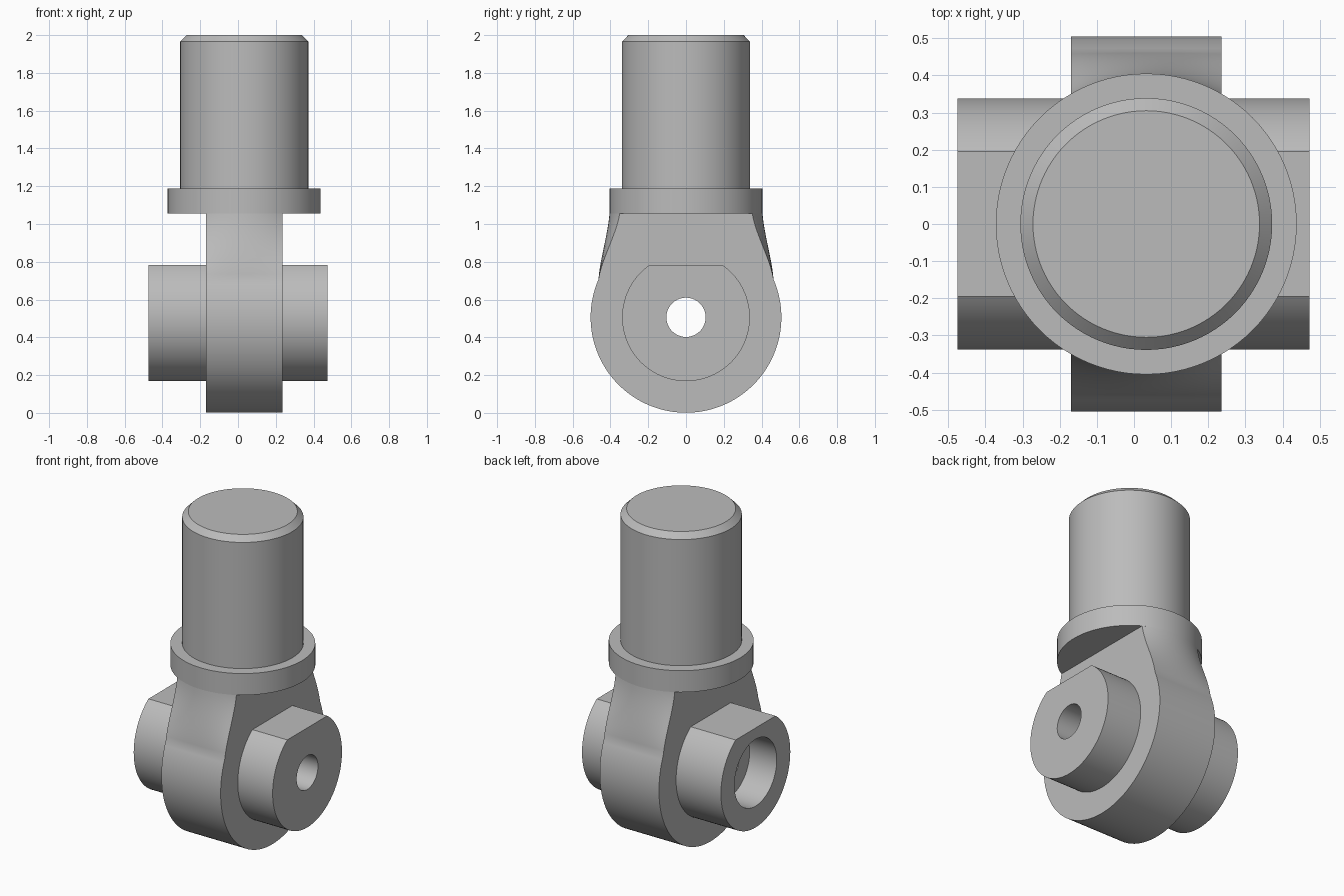
import bpy, bmesh, math
from mathutils import Matrix

cube = bpy.data.objects.get("Cube")
if cube:
    bpy.data.objects.remove(cube, do_unlink=True)

AXIS_X = 0.033      # shank axis
EYE_Z = 0.506       # cross bore height
HALF = 0.202        # half thickness of the eye
EYE_R = 0.505
COLLAR_R = 0.405
COLLAR_Z = 1.055

steel = bpy.data.materials.new("grey_steel")
steel.use_nodes = True
grey = (0.5, 0.5, 0.5, 1)
steel.diffuse_color = grey
steel.node_tree.nodes["Principled BSDF"].inputs["Base Color"].default_value = grey


def finish(bm, name):
    bmesh.ops.recalc_face_normals(bm, faces=bm.faces)
    mesh = bpy.data.meshes.new(name)
    bm.to_mesh(mesh)
    bm.free()
    mesh.materials.append(steel)
    obj = bpy.data.objects.new(name, mesh)
    bpy.context.collection.objects.link(obj)
    return obj


def activate(obj):
    bpy.ops.object.select_all(action='DESELECT')
    obj.select_set(True)
    bpy.context.view_layer.objects.active = obj


def loft(rings, name):
    """Skin closed rings of equal length and cap both ends."""
    bm = bmesh.new()
    rows = [[bm.verts.new(p) for p in ring] for ring in rings]
    n = len(rows[0])
    for a, b in zip(rows, rows[1:]):
        for i in range(n):
            j = (i + 1) % n
            bm.faces.new((a[i], a[j], b[j], b[i]))
    bm.faces.new(rows[0])
    bm.faces.new(rows[-1])
    return finish(bm, name)


def cross_rod(name, x0, x1, radius):
    bm = bmesh.new()
    place = Matrix.Translation(((x0 + x1) / 2, 0, EYE_Z)) @ Matrix.Rotation(math.pi / 2, 4, 'Y')
    bmesh.ops.create_cone(bm, cap_ends=True, segments=96, radius1=radius, radius2=radius,
                          depth=x1 - x0, matrix=place)
    return finish(bm, name)


def combine(obj, tool, operation):
    activate(obj)
    mod = obj.modifiers.new(operation.lower(), 'BOOLEAN')
    mod.object, mod.operation, mod.solver = tool, operation, 'EXACT'
    bpy.ops.object.modifier_apply(modifier=mod.name)
    bpy.data.objects.remove(tool, do_unlink=True)


# Eye: round disc whose neck blends into the collar circle
def eye_ring(dx):
    join = math.asin(0.2 / EYE_R)
    y_low, z_low = EYE_R * math.cos(join), EYE_Z + 0.2
    y_top = math.sqrt(COLLAR_R ** 2 - dx ** 2)
    side = [(y_top * 0.99, COLLAR_Z + 0.04)]
    for k in range(13):
        t = 1 - k / 12
        blend = 0.5 * t + 0.5 * t * t * (3 - 2 * t)
        side.append((y_low + (y_top - y_low) * blend, z_low + (COLLAR_Z - z_low) * t))
    for k in range(1, 40):
        a = join - (join + math.pi / 2) * k / 40
        side.append((EYE_R * math.cos(a), EYE_Z + EYE_R * math.sin(a)))
    ring = side + [(0, EYE_Z - EYE_R)] + [(-y, z) for y, z in reversed(side)]
    return [(AXIS_X + dx, y, z) for y, z in ring]


eye = loft([eye_ring(HALF * (k / 8 - 1)) for k in range(17)], "eye")

# Side bosses with a flat top
boss = cross_rod("boss", -0.475, 0.473, 0.338)
bm = bmesh.new()
bm.from_mesh(boss.data)
cut = bmesh.ops.bisect_plane(bm, geom=bm.verts[:] + bm.edges[:] + bm.faces[:],
                             plane_co=(0, 0, 0.782), plane_no=(0, 0, 1), clear_outer=True)
bmesh.ops.holes_fill(bm, edges=[e for e in bm.edges if e.is_boundary])
bmesh.ops.recalc_face_normals(bm, faces=bm.faces)
bm.to_mesh(boss.data)
bm.free()
combine(eye, boss, 'UNION')

# Through bore and the wider counterbore on one end
combine(eye, cross_rod("bore", -0.6, 0.6, 0.104), 'DIFFERENCE')
combine(eye, cross_rod("counterbore", -0.6, -0.29, 0.206), 'DIFFERENCE')
eye.name = "eye_with_bosses"


# Shank: collar and chamfered pin
profile = [(COLLAR_R, COLLAR_Z), (COLLAR_R, 1.188), (0.339, 1.188), (0.339, 1.966), (0.305, 2.0)]
angles = [2 * math.pi * k / 96 for k in range(96)]
shank = loft([[(AXIS_X + r * math.cos(a), r * math.sin(a), z) for a in angles]
              for r, z in profile], "collar_and_pin")

for obj in (eye, shank):
    activate(obj)
    bpy.ops.object.shade_smooth_by_angle(angle=math.radians(30))
